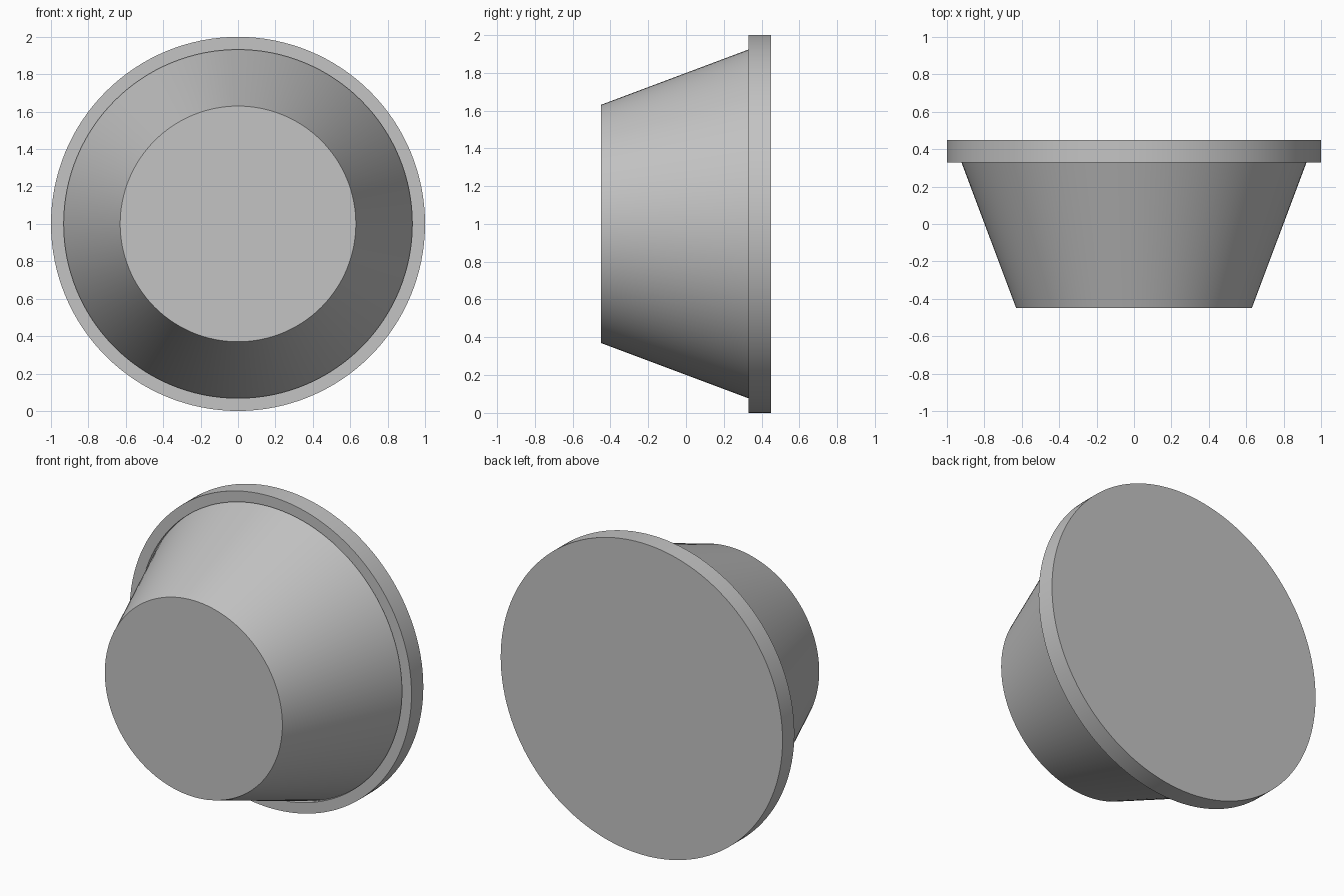
import bpy
import bmesh
from math import radians
from mathutils import Vector

cube = bpy.data.objects.get("Cube")
if cube:
    bpy.data.objects.remove(cube, do_unlink=True)

# Plain grey
grey = bpy.data.materials.new("light grey")
grey.use_nodes = True
colour = (0.55, 0.55, 0.55, 1)
grey.diffuse_color = colour
grey.node_tree.nodes["Principled BSDF"].inputs["Base Color"].default_value = colour

# Tapered plug with a flange; the taper sinks slightly into the flange's inner edge
CENTRE = Vector((0, 0, 1))
profile = [(0, -0.45), (0.63, -0.45), (0.932, 0.355), (0.932, 0.33),
           (1, 0.33), (1, 0.45), (0, 0.45)]

bm = bmesh.new()
verts = [bm.verts.new(CENTRE + Vector((r, y, 0))) for r, y in profile]
edges = [bm.edges.new(pair) for pair in zip(verts, verts[1:])]
bmesh.ops.spin(bm, geom=verts + edges, cent=CENTRE, axis=(0, 1, 0),
               angle=radians(360), steps=128)
bmesh.ops.remove_doubles(bm, verts=bm.verts, dist=0.0001)
bmesh.ops.recalc_face_normals(bm, faces=bm.faces)

mesh = bpy.data.meshes.new("flanged_plug")
bm.to_mesh(mesh)
bm.free()
mesh.materials.append(grey)
plug = bpy.data.objects.new("flanged_plug", mesh)
bpy.context.collection.objects.link(plug)

# Smooth round walls, sharp rims
bpy.context.view_layer.objects.active = plug
plug.select_set(True)
bpy.ops.object.shade_smooth_by_angle(angle=radians(15))
